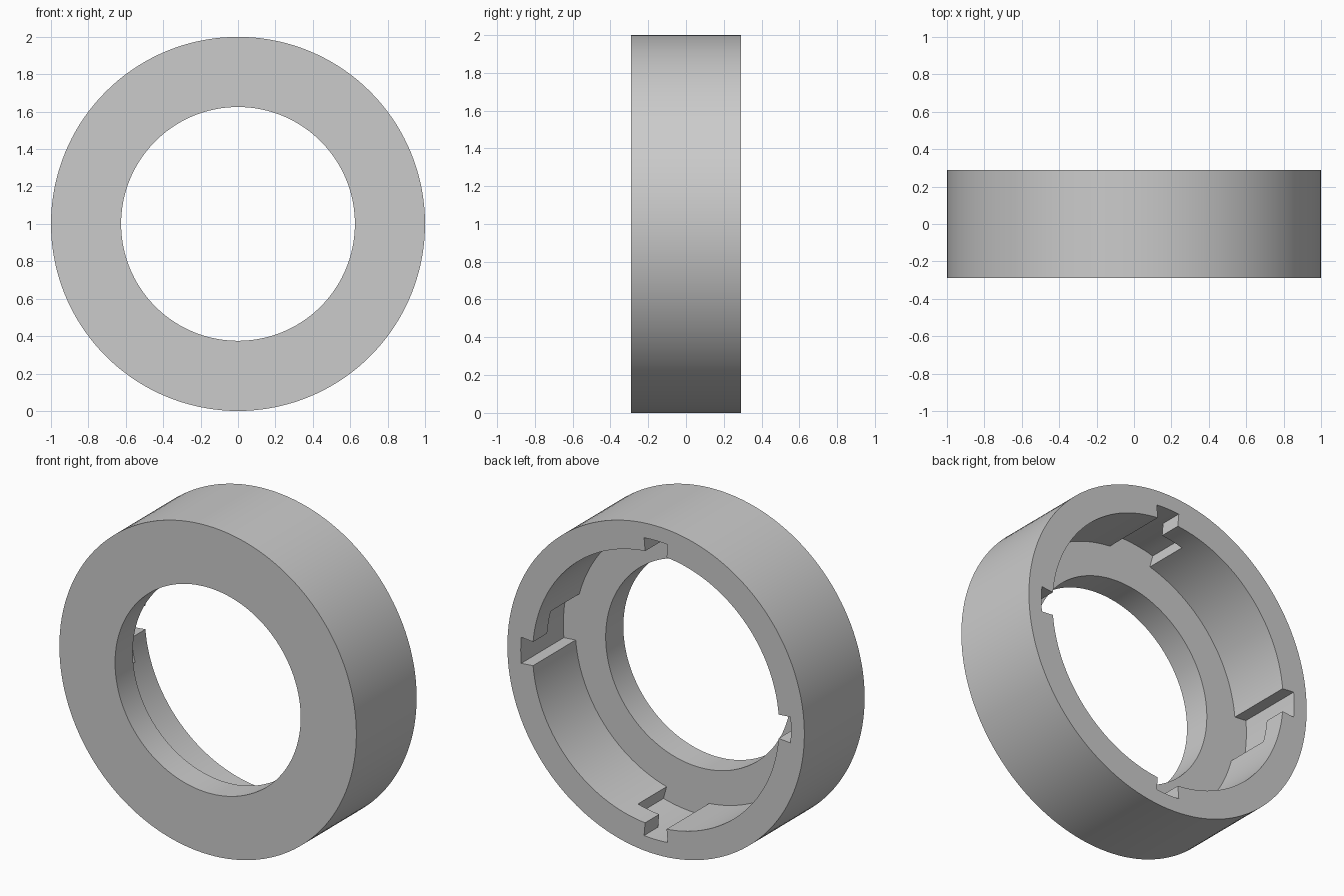
import bpy, bmesh
from math import sin, cos, radians

cube = bpy.data.objects.get("Cube")
if cube:
    bpy.data.objects.remove(cube, do_unlink=True)

# Ring dimensions: radial and depth levels shared by every part of the ring
RADII = [0.625, 0.83, 0.91, 1.0]      # hole, bore, slot bottom, outside
DEPTHS = [-0.29, -0.12, 0.155, 0.29]  # front, flange back, lip front, back
STEP = 2.5
SEGMENTS = int(360 / STEP)


def is_solid(seg, ring, layer):
    """Front flange, bored wall, and four L-shaped bayonet slots."""
    if not (0 <= ring < 3 and 0 <= layer < 3):
        return False
    if layer == 0 or ring == 2:
        return True
    if ring == 0:
        return False
    angle = ((seg + 0.5) * STEP + 45) % 90 - 45
    slot_end = 15 if layer == 1 else 5
    return not -5 < angle < slot_end


bm = bmesh.new()
corners = {}


def corner(seg, ring, layer):
    key = (seg % SEGMENTS, ring, layer)
    if key not in corners:
        a = radians(key[0] * STEP)
        r = RADII[ring]
        corners[key] = bm.verts.new((r * cos(a), DEPTHS[layer], 1 + r * sin(a)))
    return corners[key]


# Skin each solid sector wherever it meets empty space
for s in range(SEGMENTS):
    for r in range(3):
        for d in range(3):
            if not is_solid(s, r, d):
                continue
            for axis in range(3):
                for side in (0, 1):
                    cell = [s, r, d]
                    cell[axis] += 2 * side - 1
                    if is_solid(*cell):
                        continue
                    quad = []
                    for u, v in ((0, 0), (1, 0), (1, 1), (0, 1)):
                        p = [s, r, d]
                        p[axis] += side
                        p[(axis + 1) % 3] += u
                        p[(axis + 2) % 3] += v
                        quad.append(corner(*p))
                    bm.faces.new(quad)

bmesh.ops.recalc_face_normals(bm, faces=bm.faces)
mesh = bpy.data.meshes.new("bayonet_ring")
bm.to_mesh(mesh)
bm.free()

# Plain grey finish
grey = bpy.data.materials.new("light_grey")
grey.use_nodes = True
color = (0.6, 0.6, 0.6, 1)
grey.diffuse_color = color
grey.node_tree.nodes["Principled BSDF"].inputs["Base Color"].default_value = color
mesh.materials.append(grey)

ring_object = bpy.data.objects.new("bayonet_ring", mesh)
bpy.context.collection.objects.link(ring_object)
bpy.context.view_layer.objects.active = ring_object
ring_object.select_set(True)
bpy.ops.object.shade_smooth_by_angle(angle=radians(30))
